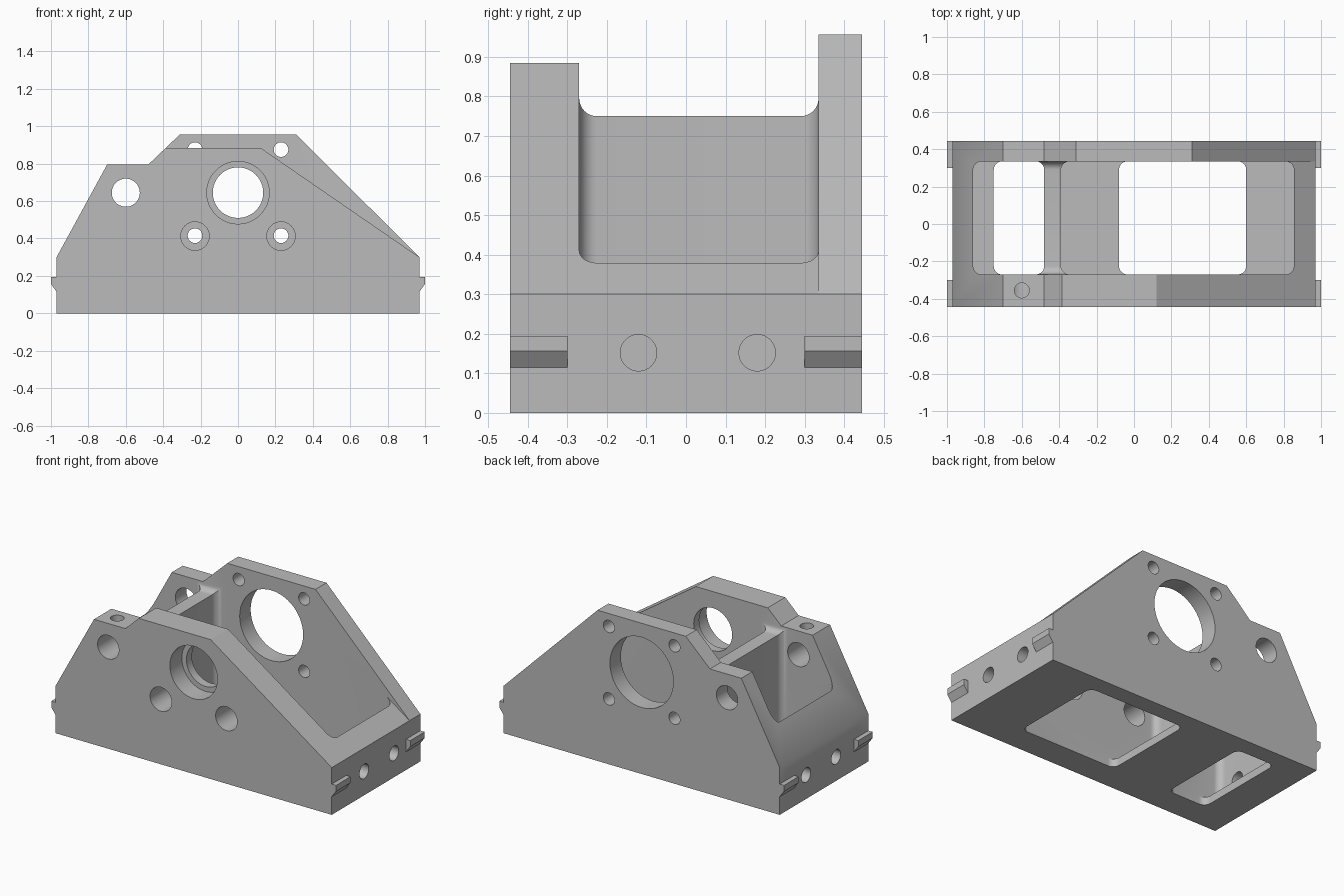
import bpy, bmesh
from math import radians
from mathutils import Matrix, Vector

default = bpy.data.objects.get("Cube")
if default:
    bpy.data.objects.remove(default, do_unlink=True)

grey = bpy.data.materials.new("plain grey")
grey.use_nodes = True
grey.diffuse_color = (0.5, 0.5, 0.5, 1)
grey.node_tree.nodes["Principled BSDF"].inputs["Base Color"].default_value = (0.5, 0.5, 0.5, 1)


def finish(bm, name):
    bmesh.ops.recalc_face_normals(bm, faces=bm.faces)
    mesh = bpy.data.meshes.new(name)
    bm.to_mesh(mesh)
    bm.free()
    mesh.materials.append(grey)
    obj = bpy.data.objects.new(name, mesh)
    bpy.context.collection.objects.link(obj)
    return obj


def prism(name, outline, y0, y1):
    """Extrude an x-z outline along y."""
    bm = bmesh.new()
    face = bm.faces.new([bm.verts.new((x, y0, z)) for x, z in outline])
    new = bmesh.ops.extrude_face_region(bm, geom=[face])["geom"]
    bmesh.ops.translate(bm, vec=(0, y1 - y0, 0),
                        verts=[v for v in new if isinstance(v, bmesh.types.BMVert)])
    return finish(bm, name)


def rounded_box(name, xs, ys, zs, axis, radius=0.045):
    """Box whose edges along the given axis are rounded."""
    bm = bmesh.new()
    bmesh.ops.create_cube(bm, size=1)
    for v in bm.verts:
        v.co = [(lo + hi) / 2 + c * (hi - lo) for c, (lo, hi) in zip(v.co, (xs, ys, zs))]
    edges = [e for e in bm.edges
             if abs((e.verts[0].co - e.verts[1].co).normalized()[axis]) > 0.9]
    bmesh.ops.bevel(bm, geom=edges, offset=radius, segments=8, profile=0.5, affect='EDGES')
    return finish(bm, name)


def cylinder(name, start, end, radius):
    a, b = Vector(start), Vector(end)
    turn = (b - a).to_track_quat('Z', 'Y').to_matrix().to_4x4()
    bm = bmesh.new()
    bmesh.ops.create_cone(bm, cap_ends=True, segments=48, radius1=radius, radius2=radius,
                          depth=(b - a).length, matrix=Matrix.Translation((a + b) / 2) @ turn)
    return finish(bm, name)


def cut(target, cutter):
    cutter.hide_render = True
    bpy.context.view_layer.objects.active = target
    mod = target.modifiers.new("cut", 'BOOLEAN')
    mod.operation, mod.solver, mod.object = 'DIFFERENCE', 'EXACT', cutter
    bpy.ops.object.modifier_apply(modifier=mod.name)
    bpy.data.objects.remove(cutter, do_unlink=True)


def smooth(obj):
    bpy.ops.object.select_all(action='DESELECT')
    obj.select_set(True)
    bpy.context.view_layer.objects.active = obj
    bpy.ops.object.shade_smooth_by_angle(angle=radians(30))


FRONT, BACK = -0.445, 0.445
INNER = (-0.27, 0.335)     # inside faces of the front and back walls
BORE_Z, HOLE = 0.645, 0.23

# Housing block with the taller back wall outline
housing = prism("housing", [(-0.97, 0), (0.97, 0), (0.97, 0.3), (0.31, 0.957), (-0.31, 0.957),
                            (-0.48, 0.795), (-0.70, 0.795), (-0.97, 0.3)], FRONT, BACK)

# Lower the front wall and the middle to their flatter slope
cut(housing, prism("front_slope", [(0.97, 0.3), (0.12, 0.885), (-0.6, 0.885), (-0.6, 1.2),
                                   (1.2, 1.2), (1.2, 0.3)], -0.6, INNER[1]))

# Two pockets, leaving a web between them, and their floor openings
for xs in ((-0.86, -0.48), (-0.39, 0.855)):
    cut(housing, rounded_box("pocket", xs, INNER, (0.05, 1.3), 2))
for xs in ((-0.75, -0.48), (-0.08, 0.6)):
    cut(housing, rounded_box("floor_opening", xs, INNER, (-0.1, 0.2), 2))

# Web top, rounded up into the walls
cut(housing, rounded_box("web_top", (-0.6, -0.3), INNER, (0.75, 1.3), 0))

# Stepped main bore in the front wall, wide bore in the back wall
cut(housing, cylinder("front_counterbore", (0, -0.6, BORE_Z), (0, -0.325, BORE_Z), 0.167))
cut(housing, cylinder("front_bore", (0, -0.6, BORE_Z), (0, -0.1, BORE_Z), 0.135))
cut(housing, cylinder("back_bore", (0, 0.2, BORE_Z), (0, 0.6, BORE_Z), 0.223))

# Bolt holes round the bore, with wider access holes in the front wall
for x in (-HOLE, HOLE):
    cut(housing, cylinder("access_hole", (x, -0.6, 0.413), (x, -0.1, 0.413), 0.076))
    for z in (BORE_Z - HOLE, BORE_Z + HOLE):
        cut(housing, cylinder("bolt_hole", (x, 0.2, z), (x, 0.6, z), 0.039))

# Rod hole through both shoulders, with a set screw hole above it
cut(housing, cylinder("rod_hole", (-0.6, -0.6, BORE_Z), (-0.6, 0.6, BORE_Z), 0.075))
cut(housing, cylinder("set_screw_hole", (-0.6, -0.355, BORE_Z), (-0.6, -0.355, 1), 0.04))

# Mounting holes in both end walls
for x0, x1 in ((-1.1, -0.8), (0.8, 1.1)):
    for y in (-0.12, 0.18):
        cut(housing, cylinder("end_hole", (x0, y, 0.152), (x1, y, 0.152), 0.046))
smooth(housing)

# Latch tabs at the four corners
for side, sx in (("right", -1), ("left", 1)):
    for end, y0, y1 in (("front", FRONT, -0.30), ("back", 0.30, BACK)):
        prism(f"{end}_{side}_tab", [(sx * x, z) for x, z in
              ((0.96, 0.115), (0.97, 0.115), (1, 0.157), (1, 0.195), (0.96, 0.195))], y0, y1)
